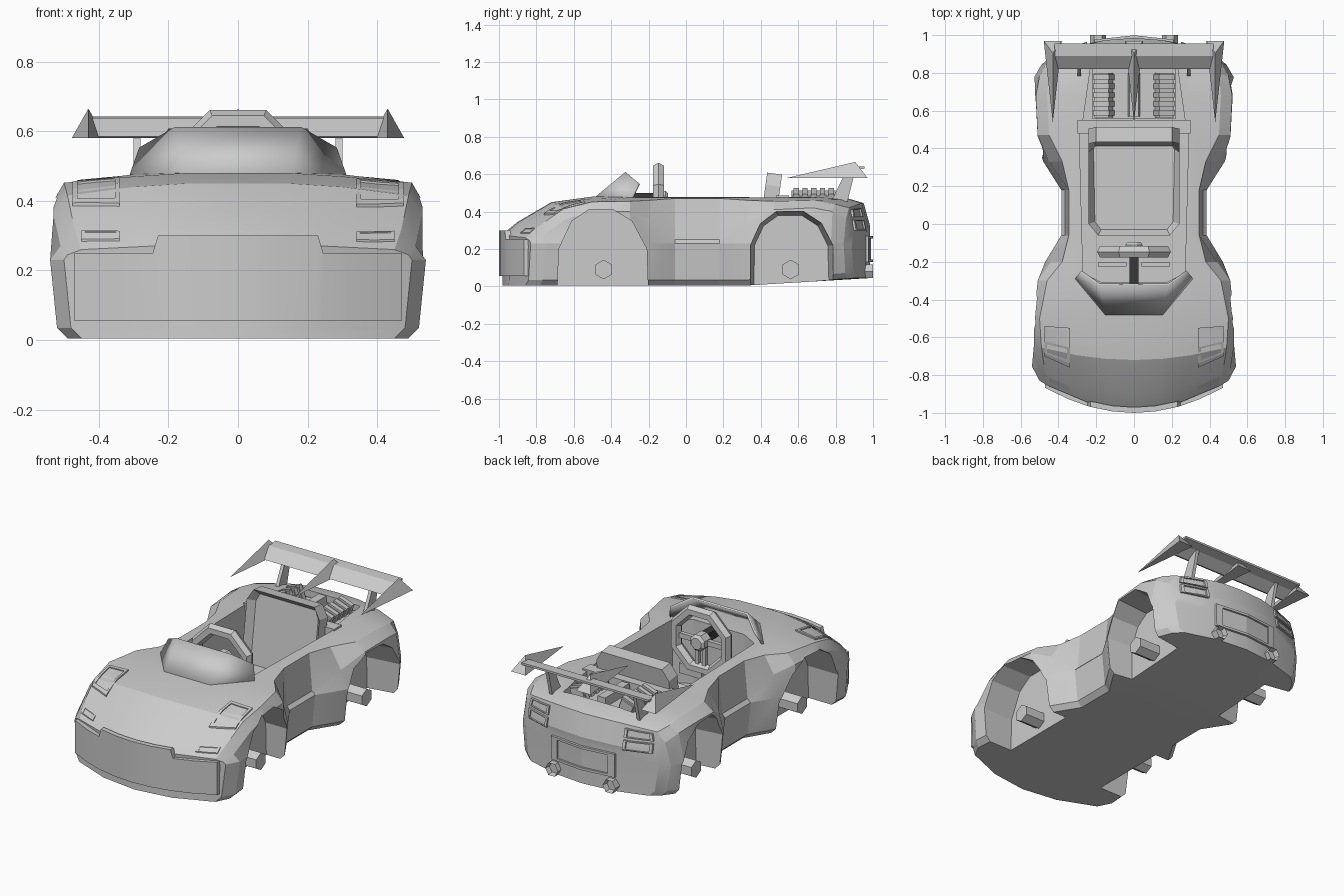
import bpy, bmesh, math
from mathutils import Vector, Matrix
from mathutils.bvhtree import BVHTree

if "Cube" in bpy.data.objects:
    bpy.data.objects.remove(bpy.data.objects["Cube"])


def material(name, v):
    m = bpy.data.materials.new(name)
    m.diffuse_color = (v, v, v, 1)
    m.use_nodes = True
    m.node_tree.nodes["Principled BSDF"].inputs["Base Color"].default_value = m.diffuse_color
    return m


GREY = material("light grey", 0.6)
DARK = material("dark grey", 0.04)


def finish(name, bm, mat=GREY):
    bmesh.ops.recalc_face_normals(bm, faces=bm.faces)
    me = bpy.data.meshes.new(name)
    bm.to_mesh(me)
    bm.free()
    me.materials.append(mat)
    ob = bpy.data.objects.new(name, me)
    bpy.context.collection.objects.link(ob)
    return ob


def smooth(ob, deg):
    bpy.ops.object.select_all(action='DESELECT')
    bpy.context.view_layer.objects.active = ob
    ob.select_set(True)
    bpy.ops.object.shade_smooth_by_angle(angle=math.radians(deg))


def place(axis, a, b, t):
    return {'x': (t, a, b), 'y': (a, t, b), 'z': (a, b, t)}[axis]


def prism(name, pts, axis, lo, hi, scale=1.0, inset=None, mat=GREY, rot=None):
    """Extrude a 2D outline along an axis; lo end may be scaled, inset=(dir, width, depth)."""
    bm = bmesh.new()
    ca, cb = (sum(p[i] for p in pts) / len(pts) for i in (0, 1))
    v0 = [bm.verts.new(place(axis, ca + (a - ca) * scale, cb + (b - cb) * scale, lo)) for a, b in pts]
    v1 = [bm.verts.new(place(axis, a, b, hi)) for a, b in pts]
    ends = {-1: bm.faces.new(v0), 1: bm.faces.new(v1)}
    n = len(pts)
    for i in range(n):
        bm.faces.new((v0[i], v0[(i + 1) % n], v1[(i + 1) % n], v1[i]))
    bmesh.ops.recalc_face_normals(bm, faces=bm.faces)
    if inset:
        f = ends[inset[0]]
        bmesh.ops.inset_region(bm, faces=[f], thickness=inset[1])
        bmesh.ops.translate(bm, verts=f.verts, vec=Vector(place(axis, 0, 0, -inset[0] * inset[2])))
    if rot:
        c = sum((v.co for v in bm.verts), Vector()) / len(bm.verts)
        bmesh.ops.rotate(bm, verts=bm.verts, cent=c, matrix=Matrix.Rotation(rot[0], 3, rot[1]))
    return finish(name, bm, mat)


def rect(a0, a1, b0, b1):
    return [(a0, b0), (a1, b0), (a1, b1), (a0, b1)]


def sym(half):
    return half + [(-a, b) for a, b in reversed(half)]


def ngon(ca, cb, r, n, off=0.0):
    return [(ca + r * math.cos(off + i * math.tau / n), cb + r * math.sin(off + i * math.tau / n)) for i in range(n)]


# Body: lofted cross-sections  y, belt x, (x, z) lower shoulder, (x, z) upper shoulder, (x, z) deck
SECTIONS = [
    (-.98, .50, .49, .245, .45, .26, .25, .27),
    (-.90, .54, .51, .27, .47, .32, .25, .335),
    (-.72, .53, .53, .36, .49, .415, .30, .44),
    (-.50, .53, .53, .40, .50, .452, .30, .47),
    (-.30, .51, .51, .40, .46, .455, .31, .475),
    (-.20, .47, .44, .36, .38, .46, .31, .475),
    (-.06, .385, .365, .25, .345, .47, .31, .475),
    (.18, .385, .365, .25, .345, .47, .31, .475),
    (.33, .48, .45, .34, .38, .46, .31, .475),
    (.47, .53, .51, .41, .45, .455, .30, .475),
    (.68, .53, .52, .42, .46, .46, .30, .475),
    (.85, .53, .50, .40, .45, .44, .30, .465),
    (.95, .49, .46, .36, .42, .42, .30, .435),
    (.985, .44, .42, .28, .40, .30, .30, .31)]


def bow(y, x):
    """Curve the nose and tail in plan."""
    k = .6 * max(0, (-y - .5) / .48) - .5 * max(0, (y - .7) / .28)
    return y + k * x * x


def build_body():
    bm = bmesh.new()
    rings = []
    for y, xb, x3, z3, x4, z4, x5, z5 in SECTIONS:
        z0 = .005 + max(0, y - .33) * .06
        xf = xb - .05
        half = [(0, z0), (xf / 2, z0), (xf, z0), (xb - .02, z0 + .03), (xb, .23), (x3, z3),
                (x4, z4), (x5, z5), (x5 / 2, z5 + .01), (0, z5 + .01)]
        full = half + [(-x, z) for x, z in half[-2:0:-1]]
        rings.append([bm.verts.new((x, bow(y, x), z)) for x, z in full])
    for a, b in zip(rings, rings[1:]):
        for i in range(18):
            bm.faces.new((a[i], a[(i + 1) % 18], b[(i + 1) % 18], b[i]))
    # bowed end caps
    for r, y in ((rings[0], SECTIONS[0][0]), (rings[-1], SECTIONS[-1][0])):
        rows = []
        for i in range(2, 8):
            if i == 2:
                mid = [r[17], r[0], r[1]]
            elif i == 7:
                mid = [r[10], r[9], r[8]]
            else:
                mid = [bm.verts.new((f * r[i].co.x, bow(y, f * r[i].co.x), r[i].co.z)) for f in (-.5, 0, .5)]
            rows.append([r[18 - i]] + mid + [r[i]])
        for p, q in zip(rows, rows[1:]):
            for j in range(4):
                bm.faces.new((p[j], p[j + 1], q[j + 1], q[j]))
    bmesh.ops.recalc_face_normals(bm, faces=bm.faces)
    return BVHTree.FromBMesh(bm), finish("body", bm)


BVH, body = build_body()

# Cut the cockpit, engine bay and wheel wells
cutters = [prism("cockpit_cut", sym([(.17, -.31), (.27, -.26), (.29, .50)]), 'z', .10, .8),
           prism("engine_bay_cut", sym([(.27, .55), (.23, .83)]), 'z', .40, .8)]
FRONT_ARCH = [(-.69, -.1), (-.68, .2), (-.61, .35), (-.52, .41), (-.39, .41), (-.29, .35), (-.21, .2), (-.20, -.1)]
REAR_ARCH = [(.33, -.1), (.335, .22), (.39, .34), (.48, .405), (.63, .405), (.73, .34), (.79, .22), (.80, -.1)]
for s in (-1, 1):
    cutters.append(prism("front_well_cut", FRONT_ARCH, 'x', s * .33, s * .7))
    cutters.append(prism("rear_well_cut", REAR_ARCH, 'x', s * .32, s * .56, scale=.86))
bpy.context.view_layer.objects.active = body
for c in cutters:
    m = body.modifiers.new("cut", 'BOOLEAN')
    m.operation, m.solver, m.object = 'DIFFERENCE', 'EXACT', c
    bpy.ops.object.modifier_apply(modifier=m.name)
    bpy.data.objects.remove(c)
smooth(body, 18)


# Framed panels laid on the body surface (headlights, tail lights, plate)
def panel(name, quad, axis, side, rim=.012):
    us = [0, 0, .1, .1, .5, .9, .9, 1, 1]
    n = len(us)
    bm = bmesh.new()
    out = Vector(place(axis, 0, 0, side))
    grid = []
    for i, u in enumerate(us):
        row = []
        for j, v in enumerate(us):
            p = [(quad[0][k] * (1 - u) + quad[1][k] * u) * (1 - v) + (quad[3][k] * (1 - u) + quad[2][k] * u) * v
                 for k in (0, 1)]
            hit = BVH.ray_cast(Vector(place(axis, p[0], p[1], side * 3)), -out)[0]
            ring = min(i, j, n - 1 - i, n - 1 - j)
            row.append(bm.verts.new(hit + out * (-.01, rim, rim, .003, .003)[ring]))
        grid.append(row)
    for i in range(n - 1):
        for j in range(n - 1):
            bm.faces.new((grid[i][j], grid[i + 1][j], grid[i + 1][j + 1], grid[i][j + 1]))
    bmesh.ops.remove_doubles(bm, verts=bm.verts, dist=1e-5)
    return finish(name, bm)


def flip(q, s):
    return [(s * a, b) for a, b in q]


for s in (-1, 1):
    panel("headlight", flip([(.34, -.76), (.475, -.70), (.475, -.54), (.34, -.55)], s), 'z', 1, .009)
    panel("indicator", flip([(.34, -.885), (.45, -.835), (.45, -.81), (.34, -.86)], s), 'z', 1, .006)
    panel("upper_tail_light", flip([(.25, .37), (.41, .37), (.40, .41), (.25, .42)], s), 'y', 1)
    panel("lower_tail_light", flip([(.25, .30), (.41, .30), (.41, .355), (.25, .355)], s), 'y', 1)
panel("rear_plate", rect(-.21, .21, .13, .27), 'y', 1, .014)

# Front bumper plate with raised centre
bm = bmesh.new()
cols = []
for x, top in ((-.47, .25), (-.35, .25), (-.245, .25), (-.23, .30), (-.115, .30), (0, .30),
               (.115, .30), (.23, .30), (.245, .25), (.35, .25), (.47, .25)):
    y = -1 + .6 * x * x
    cols.append([bm.verts.new(p) for p in ((x, y, .055), (x, y, top), (x, y + .03, top), (x, y + .03, .055))])
for a, b in zip(cols, cols[1:]):
    for i in range(4):
        bm.faces.new((a[i], a[(i + 1) % 4], b[(i + 1) % 4], b[i]))
bm.faces.new(cols[0])
bm.faces.new(cols[-1])
smooth(finish("front_bumper", bm), 25)

# Wraparound windshield
bm = bmesh.new()
low = [(-.31, -.29, .465), (-.15, -.48, .475), (.15, -.48, .475), (.31, -.29, .465)]
high = [(-.28, -.25, .55), (-.18, -.32, .608), (.18, -.32, .608), (.28, -.25, .55)]
lo, hi = [bm.verts.new(p) for p in low], [bm.verts.new(p) for p in high]
for i in range(3):
    bm.faces.new((lo[i], lo[i + 1], hi[i + 1], hi[i]))
shield = finish("windshield", bm)
smooth(shield, 60)
mod = shield.modifiers.new("thickness", 'SOLIDIFY')
mod.thickness, mod.offset = .012, 0

# Steering wheel: octagonal rim, hub, spokes, column
bm = bmesh.new()
C = (0, -.147, .465)
rings = []
for i in range(8):
    a = (i + .5) * math.tau / 8
    rings.append([bm.verts.new((r * math.cos(a), C[1] + y, C[2] + r * math.sin(a)))
                  for r, y in ngon(.178, 0, .034, 6)])
for i in range(8):
    a, b = rings[i], rings[(i + 1) % 8]
    for j in range(6):
        bm.faces.new((a[j], a[(j + 1) % 6], b[(j + 1) % 6], b[j]))
finish("steering_rim", bm)
prism("steering_hub", ngon(0, C[2], .05, 8, math.pi / 8), 'y', -.17, -.11, inset=(1, .015, -.015))
for x0, x1, z0, z1 in ((-.16, -.03, .45, .48), (.03, .16, .45, .48), (-.035, -.012, .30, .44), (.012, .035, .30, .44)):
    prism("steering_spoke", rect(x0, x1, z0, z1), 'y', -.16, -.135)
prism("steering_column", rect(-.025, .025, .45, .50), 'y', -.32, -.165, mat=DARK)
for s in (-1, 1):
    prism("pedal", rect(s * .04, s * .19, .20, .26), 'y', -.225, -.205)

# Bucket seat
prism("seat_base", sym([(.19, -.06), (.24, .0), (.24, .47)]), 'z', .10, .22, inset=(1, .035, .05))
prism("seat_back", sym([(.22, .12), (.24, .18), (.24, .54), (.20, .605)]), 'y', .40, .48,
      inset=(-1, .035, .04), rot=(math.radians(-8), 'X'))
prism("bulkhead_bar", rect(-.30, .30, .44, .485), 'y', .48, .55)

# Engine: block, ribbed covers, intake
prism("engine_block", rect(-.22, .22, .38, .44), 'y', .555, .82)
prism("intake", sym([(.035, .42), (.025, .49)]), 'y', .57, .80)
for s in (-1, 1):
    tilt = (s * math.radians(20), 'Y')
    prism("cylinder_cover", rect(s * .12, s * .20, .43, .50), 'y', .565, .80, rot=tilt)
    for i in range(5):
        y = .575 + i * .047
        prism("cover_rib", rect(s * .115, s * .205, .425, .512), 'y', y, y + .028, rot=tilt)

# Spoiler: wing, pyramid fins, struts
prism("wing", [(.82, .585), (.89, .638), (.955, .642), (.955, .63), (.895, .62), (.835, .58)], 'x', -.42, .42)
for x in (-.43, 0, .43):
    bm = bmesh.new()
    a, b, c, d = [bm.verts.new(p) for p in ((x - .048, .97, .58), (x + .048, .97, .58), (x, .54, .58), (x, .905, .665))]
    for f in ((a, b, c), (a, b, d), (b, c, d), (c, a, d)):
        bm.faces.new(f)
    finish("wing_fin", bm)
for s in (-1, 1):
    prism("wing_strut", [(.77, .44), (.86, .44), (.905, .62), (.845, .595)], 'x', s * .28, s * .30)

# Axle stubs and exhausts
for s in (-1, 1):
    for y in (-.44, .56):
        prism("axle", ngon(y, .09, .052, 6, math.pi / 6), 'x', s * .30, s * .46)
    prism("exhaust", ngon(s * .19, .08, .042, 6), 'y', .88, 1.0, inset=(1, .008, .03))
